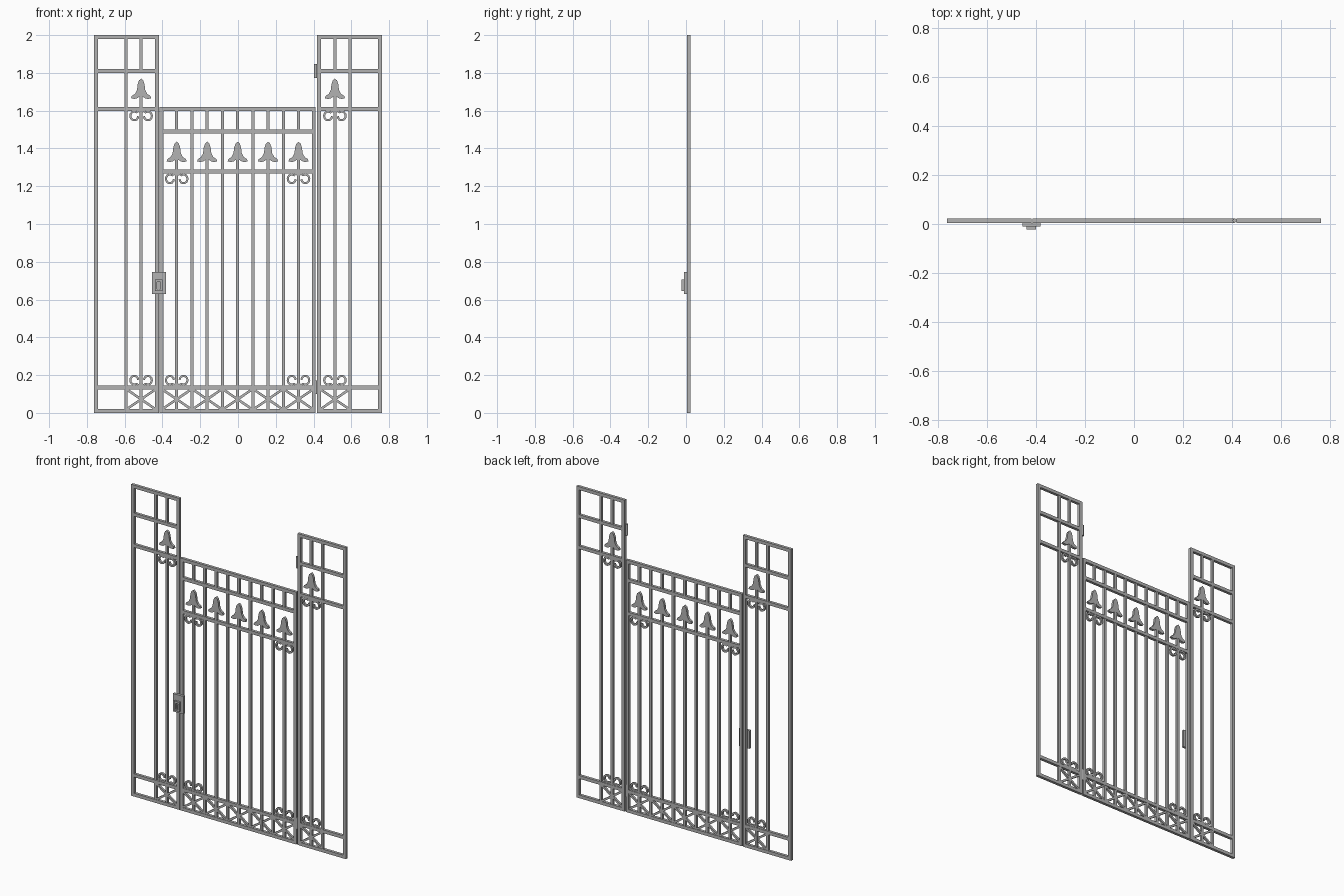
import bpy, math
from mathutils import Vector

if "Cube" in bpy.data.objects:
    bpy.data.objects.remove(bpy.data.objects["Cube"])

metal = bpy.data.materials.new("grey_iron")
metal.use_nodes = True
GREY = (0.45, 0.45, 0.45, 1)
metal.diffuse_color = GREY
metal.node_tree.nodes["Principled BSDF"].inputs["Base Color"].default_value = GREY

Y = 0.014                      # centre plane of the ironwork
FRAME, BAR, DEPTH = 0.021, 0.016, 0.018
RAIL_LOW, RAIL_HIGH = 0.135, 1.61


def finish(name, verts, faces):
    mesh = bpy.data.meshes.new(name)
    mesh.from_pydata(verts, [], faces)
    mesh.materials.append(metal)
    obj = bpy.data.objects.new(name, mesh)
    bpy.context.collection.objects.link(obj)
    return obj


def prism(name, outline, depth=DEPTH, y=Y):
    """Extrude an x-z outline (anticlockwise from the front) along y."""
    n = len(outline)
    verts = [(x, y + s * depth / 2, z) for s in (-1, 1) for x, z in outline]
    faces = [tuple(range(n)), tuple(reversed(range(n, 2 * n)))]
    faces += [(i, i + n, (i + 1) % n + n, (i + 1) % n) for i in range(n)]
    return finish(name, verts, faces)


def box(name, x0, x1, z0, z1, depth=DEPTH, y=Y):
    return prism(name, [(x0, z0), (x1, z0), (x1, z1), (x0, z1)], depth, y)


def upright(name, x, z0, z1, w=BAR, depth=DEPTH - 0.003):
    return box(name, x - w / 2, x + w / 2, z0, z1, depth)


def rail(name, x0, x1, z, w=FRAME):
    return box(name, x0, x1, z - w / 2, z + w / 2)


def diagonal(name, a, b, w=0.013):
    a, b = Vector(a), Vector(b)
    d = (b - a).normalized()
    n = Vector((-d.y, d.x)) * w / 2
    return prism(name, [a - n, b - n, b + n, a + n], DEPTH - 0.005)


def lattice(x, half):
    """Crossed braces between the two lowest rails."""
    for s in (-1, 1):
        diagonal("lattice_brace", (x - half, 0.072 - s * 0.055), (x + half, 0.072 + s * 0.055))


def spear(x, z):
    """Flared spearhead, z is its base."""
    half = [(0.009, 0.012), (0.022, 0.003), (0.037, 0), (0.053, 0.004),
            (0.049, 0.016), (0.033, 0.026), (0.022, 0.046),
            (0.018, 0.078), (0.011, 0.098), (0, 0.108)]
    outline = [(x + a, z + b) for a, b in half]
    outline += [(x - a, z + b) for a, b in reversed(half[:-1])]
    prism("spearhead", outline, DEPTH - 0.002)


def scrolls(x, z, up):
    """Pair of C scrolls on the rail face at height z."""
    for s in (-1, 1):
        path = [Vector((0.006, 0.016)), Vector((0.014, 0.012))]
        for i in range(13):
            a = math.radians(125 - 25 * i)
            path.append(Vector((0.036 + 0.021 * math.cos(a), 0.038 - 0.023 * math.sin(a))))
        left, right = [], []
        for i, p in enumerate(path):
            d = path[min(i + 1, len(path) - 1)] - path[max(i - 1, 0)]
            n = Vector((-d.y, d.x)).normalized() * 0.0055
            left.append(p + n)
            right.append(p - n)
        verts, faces, count = [], [], len(path)
        for k in (-1, 1):
            verts += [(x + s * p.x, Y + k * 0.007, z + up * p.y) for p in left + right]
        m = 2 * count
        for i in range(count - 1):
            l0, l1, r0, r1 = i, i + 1, i + count, i + count + 1
            faces += [(l0, r0, r1, l1), (l0 + m, l1 + m, r1 + m, r0 + m),
                      (l0, l1, l1 + m, l0 + m), (r0, r0 + m, r1 + m, r1)]
        e = count - 1
        faces += [(0, m, count + m, count), (e, e + count, e + count + m, e + m)]
        if s * up < 0:
            faces = [tuple(reversed(f)) for f in faces]
        finish("scroll", verts, faces)


# Fixed side panels
for s, side in ((-1, "right"), (1, "left")):
    outer, inner, mid, post = s * 0.753, s * 0.43, s * 0.513, s * 0.593
    x0, x1 = sorted((outer, inner))
    for x in (outer, inner):
        upright(side + "_panel_stile", x, 0, 2, FRAME, DEPTH)
    for z in (0.0105, RAIL_LOW, RAIL_HIGH, 1.81, 1.9895):
        rail(side + "_panel_rail", x0, x1, z)
    upright(side + "_panel_bar", post, 0.01, 1.99)
    upright(side + "_spear_bar", mid, 0.01, 1.68)
    upright(side + "_top_bar", mid, 1.81, 1.99)
    spear(mid, 1.662)
    scrolls(mid, RAIL_HIGH, -1)
    scrolls(mid, RAIL_LOW, 1)
    lattice(mid, 0.08)

# Swinging gate
centre, step = -0.002, 0.0806
g0, g1 = centre - 5 * step, centre + 5 * step
for x in (g0, g1):
    upright("gate_stile", x, 0, 1.62, 0.019, DEPTH)
for z in (0.0105, RAIL_LOW, 1.277, 1.49, RAIL_HIGH):
    rail("gate_rail", g0, g1, z)
for i in range(-4, 5):
    x = centre + i * step
    if i % 2:
        upright("gate_bar", x, 0.01, 1.61)
    else:
        upright("gate_spear_bar", x, 0.01, 1.35)
        upright("gate_top_bar", x, 1.49, 1.61)
        spear(x, 1.328)
        lattice(x, step)
    if abs(i) == 4:
        scrolls(x, 1.277, -1)
        scrolls(x, RAIL_LOW, 1)

# Lock: back plate, raised frame and latch
box("lock_plate", -0.455, -0.381, 0.63, 0.745, 0.016, -0.003)
for name, x0, x1, z0, z1 in (("top", -0.44, -0.4, 0.693, 0.706), ("bottom", -0.44, -0.4, 0.645, 0.655),
                             ("left", -0.411, -0.4, 0.655, 0.693), ("right", -0.44, -0.429, 0.655, 0.693)):
    box("lock_frame_" + name, x0, x1, z0, z1, 0.012, -0.017)
box("lock_latch", -0.425, -0.416, 0.655, 0.683, 0.008, -0.014)

# Hinges between the gate and the left panel
for z in (0.135, 1.81):
    bpy.ops.mesh.primitive_cylinder_add(vertices=16, radius=0.008, depth=0.072, location=(0.411, Y, z))
    hinge = bpy.context.object
    hinge.name = "hinge"
    hinge.data.materials.append(metal)
    bpy.ops.object.shade_smooth_by_angle()
